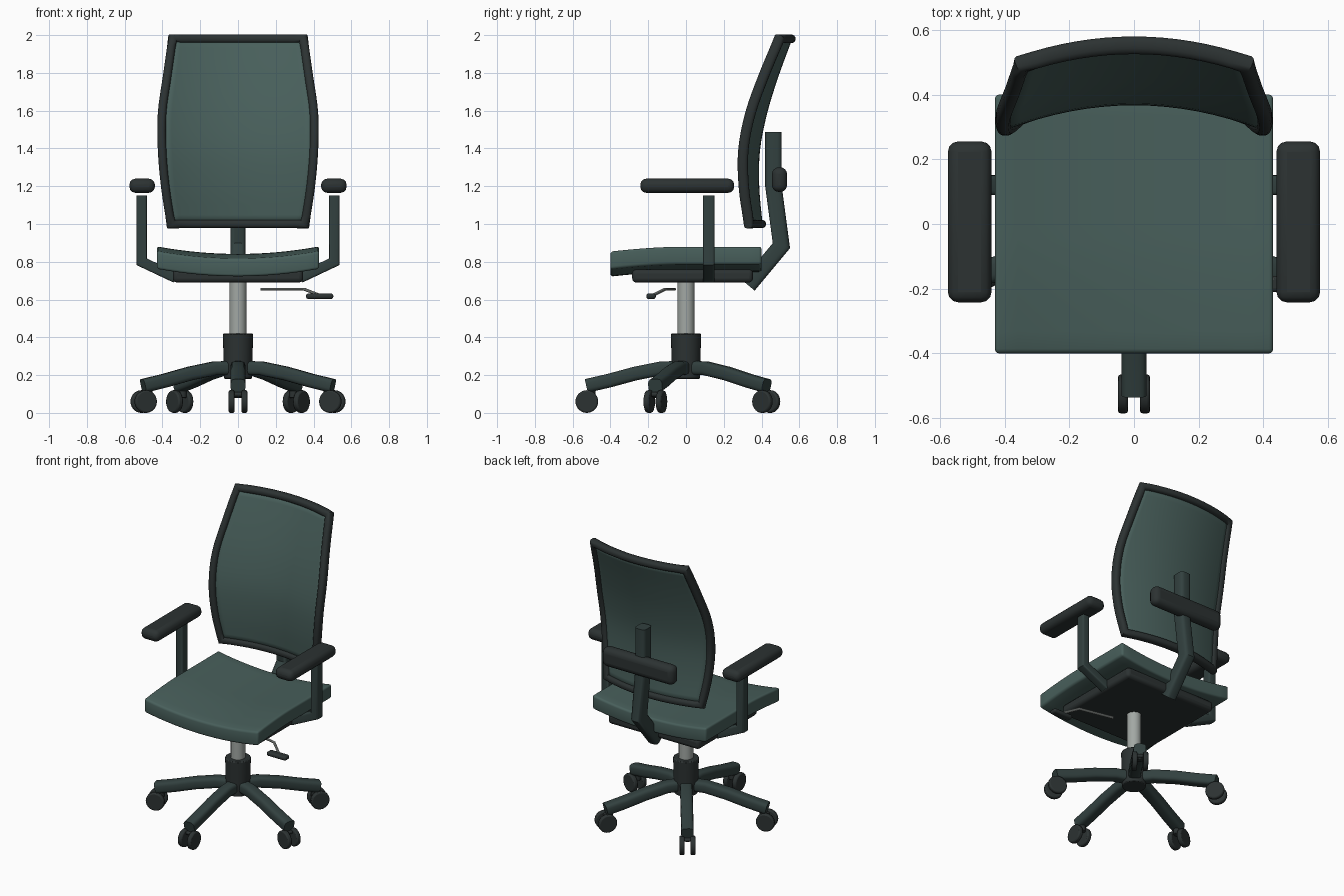
import bpy, bmesh, math
from mathutils import Vector, Matrix

if "Cube" in bpy.data.objects:
    bpy.data.objects.remove(bpy.data.objects["Cube"])


def material(name, rgb):
    m = bpy.data.materials.new(name)
    m.diffuse_color = (*rgb, 1)
    m.use_nodes = True
    m.node_tree.nodes["Principled BSDF"].inputs["Base Color"].default_value = m.diffuse_color
    return m


FABRIC = material("fabric", (0.065, 0.115, 0.105))
PLASTIC = material("dark_plastic", (0.025, 0.032, 0.032))
FRAME = material("painted_frame", (0.032, 0.052, 0.05))
STEEL = material("steel", (0.36, 0.39, 0.37))


def finish(name, bm, mat, angle=40):
    bmesh.ops.recalc_face_normals(bm, faces=bm.faces)
    me = bpy.data.meshes.new(name)
    bm.to_mesh(me)
    bm.free()
    ob = bpy.data.objects.new(name, me)
    bpy.context.collection.objects.link(ob)
    me.materials.append(mat)
    bpy.ops.object.select_all(action='DESELECT')
    ob.select_set(True)
    bpy.context.view_layer.objects.active = ob
    bpy.ops.object.shade_smooth_by_angle(angle=math.radians(angle))
    return ob


def bevel(ob, width, segments=2):
    m = ob.modifiers.new("bevel", 'BEVEL')
    m.width, m.segments, m.limit_method = width, segments, 'ANGLE'
    return ob


def box(name, lo, hi, mat, r=0.02, segments=3):
    bm = bmesh.new()
    lo, hi = Vector(lo), Vector(hi)
    bmesh.ops.create_cube(bm, size=1, matrix=Matrix.Translation((lo + hi) / 2)
                          @ Matrix.Diagonal((*(hi - lo), 1)))
    return bevel(finish(name, bm, mat), r, segments)


def cylinder(name, centre, r1, r2, depth, mat, rot=Matrix(), r=0.006, n=32):
    bm = bmesh.new()
    bmesh.ops.create_cone(bm, cap_ends=True, segments=n, radius1=r1, radius2=r2, depth=depth,
                          matrix=Matrix.Translation(centre) @ rot)
    return bevel(finish(name, bm, mat), r)


def rounded(w, h, n=16, p=4):
    # superellipse cross-section
    def f(v):
        return math.copysign(abs(v) ** (2 / p), v)
    ts = [2 * math.pi * (i + 0.5) / n for i in range(n)]
    return [(w / 2 * f(math.cos(t)), h / 2 * f(math.sin(t))) for t in ts]


def sweep(name, pts, ref, prof, mat, closed=False):
    # profile runs along the path with mitred corners; ref is normal to the path plane
    bm, ref, rings = bmesh.new(), Vector(ref), []
    pts = [Vector(p) for p in pts]
    n = len(pts)
    for i, p in enumerate(pts):
        a = (p - pts[i - 1]).normalized() if closed or i else None
        b = (pts[(i + 1) % n] - p).normalized() if closed or i < n - 1 else None
        a, b = a or b, b or a
        t = (a + b).normalized()
        side = t.cross(ref).normalized()
        up = side.cross(t).normalized()
        k = min(1 / max(t.dot(a), 0.3), 1.6)
        rings.append([bm.verts.new(p + up * u + side * v * k) for u, v in prof])
    m = len(prof)
    for i in range(n if closed else n - 1):
        r, s = rings[i], rings[(i + 1) % n]
        for j in range(m):
            bm.faces.new((r[j], r[(j + 1) % m], s[(j + 1) % m], s[j]))
    if not closed:
        bm.faces.new(rings[0])
        bm.faces.new(rings[-1])
    return finish(name, bm, mat)


def lerp(table, z):
    # smooth Catmull-Rom lookup on evenly spaced values
    f = max(0, min((z - 1.0) / 0.98, 1)) * (len(table) - 1)
    i = min(int(f), len(table) - 2)
    t = f - i
    p1, p2 = table[i], table[i + 1]
    p0 = table[i - 1] if i else 2 * p1 - p2
    p3 = table[i + 2] if i + 2 < len(table) else 2 * p2 - p1
    return 0.5 * (2 * p1 + (p2 - p0) * t + (2 * p0 - 5 * p1 + 4 * p2 - p3) * t ** 2
                  + (3 * p1 - p0 - 3 * p2 + p3) * t ** 3)


DEPTH = [0.395, 0.378, 0.382, 0.42, 0.48, 0.552]
WIDTH = [0.355, 0.385, 0.402, 0.402, 0.375, 0.347]


def back_point(u, z):
    # u in -1..1 across the backrest
    x = u * lerp(WIDTH, z)
    return Vector((x, lerp(DEPTH, z) - 0.07 * (x / 0.38) ** 2, z))


# backrest mesh panel
bm = bmesh.new()
Z = [1.0 + 0.98 * i / 20 for i in range(21)]
U = [-1 + i / 8 for i in range(17)]
grid = [[bm.verts.new(back_point(u, z)) for u in U] for z in Z]
for a, b in zip(grid, grid[1:]):
    for j in range(16):
        bm.faces.new((a[j], a[j + 1], b[j + 1], b[j]))
panel = finish("backrest_panel", bm, FABRIC)
sol = panel.modifiers.new("solidify", 'SOLIDIFY')
sol.thickness, sol.offset = 0.02, 0

# backrest rim
loop = ([back_point(u, Z[0]) for u in U] + [back_point(1, z) for z in Z[1:]]
        + [back_point(u, Z[-1]) for u in U[-2::-1]] + [back_point(-1, z) for z in Z[-2:0:-1]])
sweep("backrest_rim", loop, (0, 1, 0), rounded(0.056, 0.046, 12, 2.6), PLASTIC, True)

# backrest post and lumbar bar
sweep("backrest_post", [(0, 0.33, 0.675), (0, 0.505, 0.885), (0, 0.463, 1.2), (0, 0.463, 1.487)],
      (1, 0, 0), rounded(0.08, 0.088), FRAME)
box("lumbar_bar", (-0.27, 0.455, 1.17), (0.27, 0.535, 1.3), PLASTIC, 0.036, 4)

# seat cushion: bevelled slab dished across and dropping at the front
bm = bmesh.new()
bmesh.ops.create_cube(bm, size=1, matrix=Matrix.Diagonal((0.86, 0.8, 0.095, 1)))
bmesh.ops.bevel(bm, geom=bm.edges[:], offset=0.014, segments=3, profile=0.5, affect='EDGES')
for axis, lim in ((0, 0.41), (1, 0.38)):
    for i in range(1, 16):
        co, no = Vector(), Vector()
        co[axis], no[axis] = -lim + 2 * lim * i / 16, 1
        bmesh.ops.bisect_plane(bm, geom=bm.verts[:] + bm.edges[:] + bm.faces[:],
                               plane_co=co, plane_no=no)
for v in bm.verts:
    drop = max(0, (-0.05 - v.co.y) / 0.35)
    v.co.z += 0.794 + 0.04 * (v.co.x / 0.43) ** 2 - 0.025 * drop ** 1.6
finish("seat_cushion", bm, FABRIC)

# seat plate
box("seat_plate", (-0.345, -0.285, 0.69), (0.345, 0.355, 0.76), PLASTIC, 0.022)

# armrests
for s, side in ((-1, "left"), (1, "right")):
    xs = sorted((s * 0.44, s * 0.575))
    box(f"{side}_arm_pad", (xs[0], -0.242, 1.165), (xs[1], 0.255, 1.24), PLASTIC, 0.032)
    sweep(f"{side}_arm_support", [(s * 0.33, 0.12, 0.715), (s * 0.51, 0.12, 0.8), (s * 0.51, 0.12, 1.15)],
          (0, 1, 0), rounded(0.062, 0.055, 16, 6), FRAME)

# height lever
sweep("lever_rod", [(0.12, -0.06, 0.655), (0.35, -0.11, 0.655), (0.44, -0.18, 0.62)],
      (0, 0, 1), rounded(0.016, 0.016, 8, 2), STEEL)
box("lever_handle", (0.36, -0.21, 0.603), (0.505, -0.16, 0.632), PLASTIC, 0.012)

# gas column and hub
cylinder("gas_column", (0, 0, 0.55), 0.045, 0.045, 0.32, STEEL)
cylinder("base_hub", (0, 0, 0.3), 0.074, 0.08, 0.24, PLASTIC)

# five-star base with twin-wheel casters
for i in range(5):
    a = -math.pi / 2 + i * math.tau / 5
    d, t = Vector((math.cos(a), math.sin(a), 0)), Vector((-math.sin(a), math.cos(a), 0))
    up = Vector((0, 0, 1))
    path = [d * r + up * z for r, z in ((0.03, 0.238), (0.13, 0.236), (0.27, 0.208), (0.41, 0.17), (0.528, 0.143))]
    sweep(f"base_leg_{i + 1}", path, t, rounded(0.078, 0.074, 16, 3.5), FRAME)
    cylinder(f"caster_stem_{i + 1}", d * 0.5 + up * 0.105, 0.022, 0.022, 0.05, PLASTIC, r=0.003, n=16)
    turn = Matrix.Rotation(a, 4, 'Z') @ Matrix.Rotation(math.pi / 2, 4, 'X')
    for s in (-1, 1):
        cylinder(f"caster_wheel_{i + 1}_{'a' if s < 0 else 'b'}", d * 0.525 + t * s * 0.034 + up * 0.06,
                 0.06, 0.06, 0.031, PLASTIC, turn, 0.008)
    cylinder(f"caster_axle_{i + 1}", d * 0.525 + up * 0.098, 0.012, 0.012, 0.05, PLASTIC, turn, 0.002, 12)
